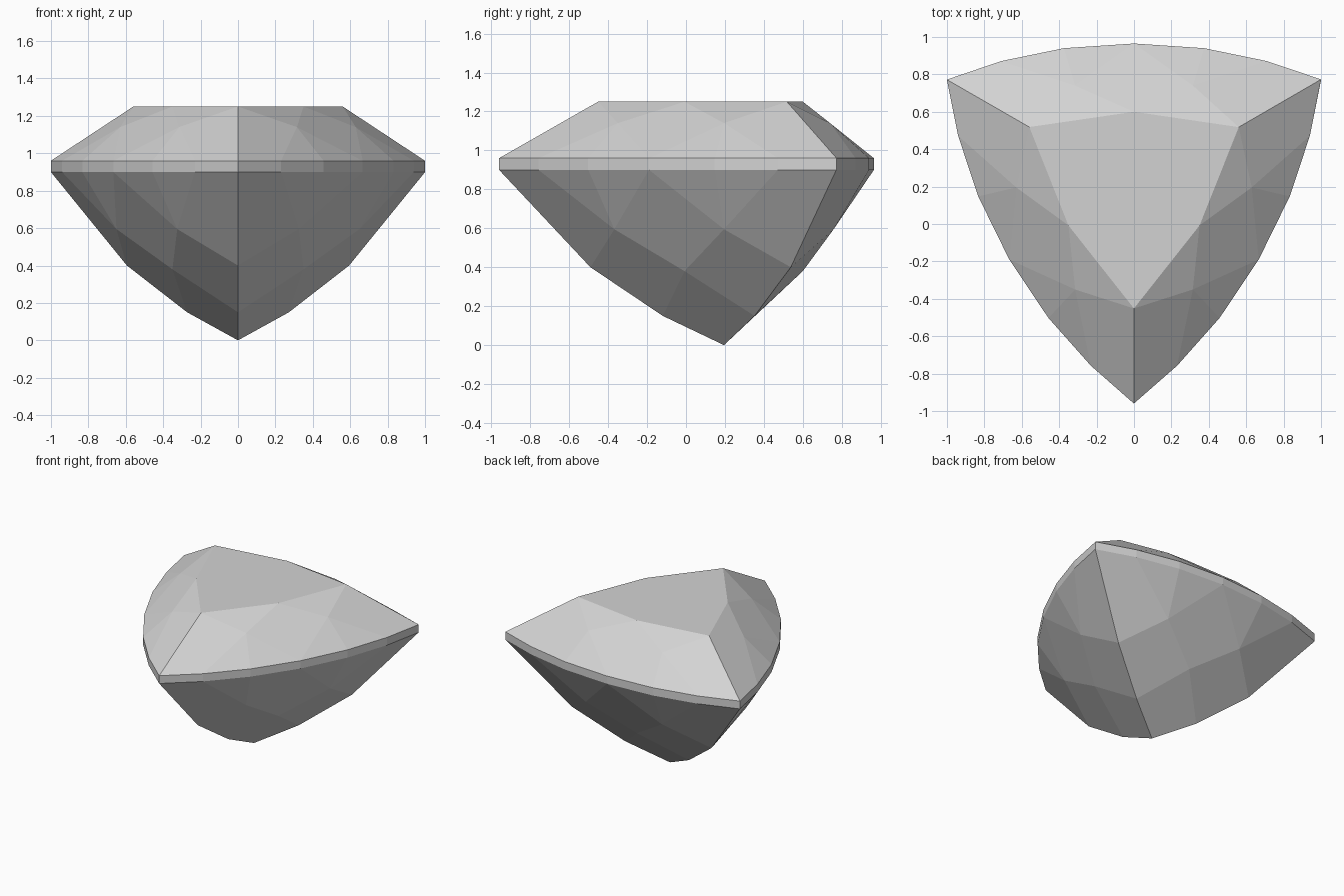
import bpy
import bmesh
import math
from mathutils import Matrix, Vector

cube = bpy.data.objects.get("Cube")
if cube:
    bpy.data.objects.remove(cube, do_unlink=True)

# Single flat gem colour
gem_grey = bpy.data.materials.new("pale_grey")
gem_grey.use_nodes = True
colour = (0.65, 0.65, 0.65, 1.0)
gem_grey.diffuse_color = colour
gem_grey.node_tree.nodes["Principled BSDF"].inputs["Base Color"].default_value = colour

TABLE_Z, GIRDLE_TOP, GIRDLE_BASE = 1.25, 0.96, 0.9
CENTRE = Vector((0, 0.195, 0))

# Half of one bowed side: outward distance, sideways distance, height
girdle = [(0.77, 0), (0.745, 0.375), (0.676, 0.71), (0.578, 1.0)]
points = {
    "table_mid": (0.405, 0, TABLE_Z),
    "table_corner": (0.323, 0.56, TABLE_Z),
    "crown": (0.545, 0.315, 1.14),
    "pavilion": (0.563, 0.325, 0.595),
    "pavilion_mid": (0.405, 0, 0.38),
    "edge": (0.343, 0.594, 0.4),
    "low_edge": (0.157, 0.272, 0.15),
    "culet": (0, 0, 0),
}
for i, (out, along) in enumerate(girdle):
    points[f"top{i}"] = (out, along, GIRDLE_TOP)
    points[f"base{i}"] = (out, along, GIRDLE_BASE)

# Facets on each half of a side
half_facets = [
    "table_mid table_corner crown",
    "table_corner top3 top2 crown",
    "crown top2 top1",
    "crown top1 top0",
    "pavilion base1 base0",
    "pavilion base2 base1",
    "edge base3 base2 pavilion",
    "low_edge edge pavilion pavilion_mid",
]
half_facets += [f"top{i} top{i + 1} base{i + 1} base{i}" for i in range(3)]

# Kites spanning both halves; a minus marks the mirrored point
kites = [
    "table_mid crown top0 -crown",
    "pavilion_mid pavilion base0 -pavilion",
    "culet low_edge pavilion_mid -low_edge",
]

bm = bmesh.new()


def add_facet(names, turn, flip):
    verts = []
    for name in names.split():
        out, along, z = points[name.lstrip("-")]
        side = -flip if name.startswith("-") else flip
        verts.append(bm.verts.new(turn @ Vector((along * side, out, z)) + CENTRE))
    bm.faces.new(verts)


table = []
for k in range(3):
    turn = Matrix.Rotation(math.radians(-120 * k), 3, "Z")
    for flip in (1, -1):
        for facet in half_facets:
            add_facet(facet, turn, flip)
    for kite in kites:
        add_facet(kite, turn, 1)
    for name in ("table_mid", "table_corner"):
        table.append(bm.verts.new(turn @ Vector((points[name][1], points[name][0], TABLE_Z)) + CENTRE))
bm.faces.new(table)

# Weld the facets into one closed stone
bmesh.ops.remove_doubles(bm, verts=bm.verts[:], dist=0.002)
bmesh.ops.recalc_face_normals(bm, faces=bm.faces[:])

mesh = bpy.data.meshes.new("faceted_gemstone")
bm.to_mesh(mesh)
bm.free()
mesh.materials.append(gem_grey)
gem = bpy.data.objects.new("faceted_gemstone", mesh)
bpy.context.collection.objects.link(gem)
